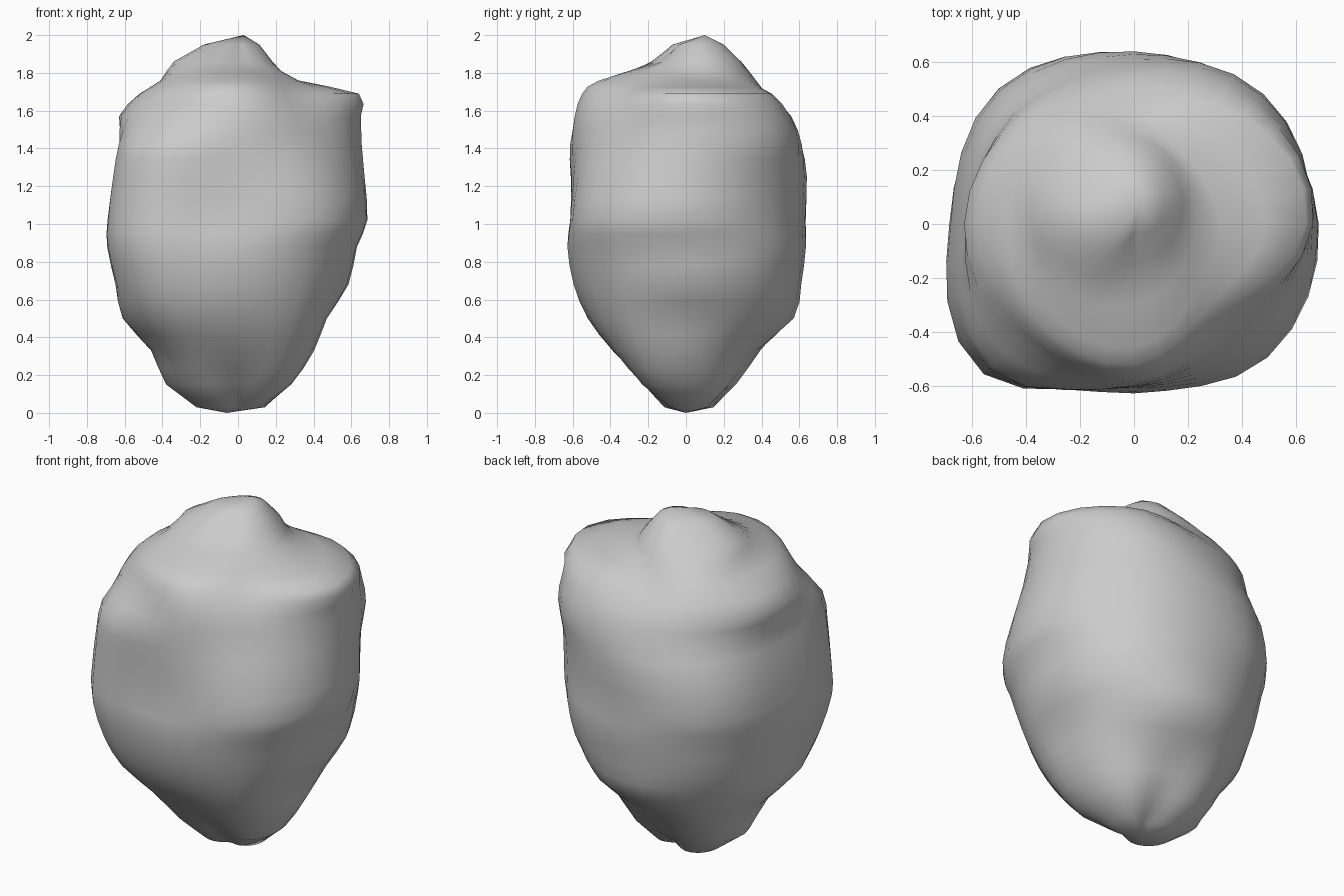
import bpy, bmesh, math

if "Cube" in bpy.data.objects:
    bpy.data.objects.remove(bpy.data.objects["Cube"])

# Height, then radius towards E, NE, N, NW, W, SW, S, SE
RINGS = [
    (0.03, .14, .15, .09, .20, .22, .16, .08, .11),
    (0.15, .28, .27, .24, .34, .38, .30, .20, .30),
    (0.33, .40, .38, .37, .48, .46, .46, .39, .44),
    (0.50, .47, .51, .57, .57, .61, .63, .52, .53),
    (0.68, .585, .60, .61, .64, .64, .73, .60, .60),
    (0.88, .63, .64, .635, .68, .68, .79, .635, .66),
    (1.02, .685, .64, .63, .71, .68, .79, .62, .70),
    (1.25, .67, .65, .64, .68, .645, .77, .61, .65),
    (1.42, .655, .68, .61, .61, .61, .74, .605, .59),
    (1.57, .65, .65, .55, .58, .63, .61, .59, .54),
    (1.69, .64, .57, .43, .50, .52, .54, .55, .46),
    (1.76, .32, .31, .36, .43, .41, .45, .46, .34),
    (1.86, .17, .23, .29, .31, .34, .25, .14, .15),
    (1.95, .09, .15, .20, .18, .18, .10, .04, .05),
]
SEGMENTS = 32


def spline(p0, p1, p2, p3, t):
    return 0.5 * (2 * p1 + (p2 - p0) * t + (2 * p0 - 5 * p1 + 4 * p2 - p3) * t * t
                  + (3 * p1 - p0 - 3 * p2 + p3) * t ** 3)


def radius(z, radii, k):
    f = k * 8 / SEGMENTS
    i = int(f)
    r = spline(*(radii[(i + d) % 8] for d in (-1, 0, 1, 2)), f - i)
    # flattened side beside the front left corner
    return r - 0.055 * math.exp(-((f - 5.5) / 0.35) ** 2 - ((z - 0.95) / 0.45) ** 2)


# Profile up each column, with a smooth midpoint between rings
columns = []
for k in range(SEGMENTS):
    pts = [(radius(z, radii, k), z) for z, *radii in RINGS]
    col = []
    for i, p in enumerate(pts):
        col.append(p)
        if 0 < i < len(pts) - 2:
            quad = pts[i - 1:i + 3]
            col.append(tuple(spline(*(q[c] for q in quad), 0.5) for c in (0, 1)))
    columns.append(col)

# Lumpy rock: lofted rings closed by a bottom and a top point
bm = bmesh.new()
loops = []
for j in range(len(columns[0])):
    loop = []
    for k in range(SEGMENTS):
        a = 2 * math.pi * k / SEGMENTS
        r, z = columns[k][j]
        loop.append(bm.verts.new((r * math.cos(a), r * math.sin(a), z)))
    loops.append(loop)
bottom = bm.verts.new((-0.06, 0.0, 0.0))
top = bm.verts.new((0.03, 0.10, 2.0))
for k in range(SEGMENTS):
    n = (k + 1) % SEGMENTS
    bm.faces.new((bottom, loops[0][n], loops[0][k]))
    bm.faces.new((top, loops[-1][k], loops[-1][n]))
    for a, b in zip(loops, loops[1:]):
        bm.faces.new((a[k], a[n], b[n], b[k]))
bmesh.ops.recalc_face_normals(bm, faces=bm.faces)
for f in bm.faces:
    f.smooth = True

mesh = bpy.data.meshes.new("rock")
bm.to_mesh(mesh)
bm.free()
rock = bpy.data.objects.new("rock", mesh)
bpy.context.collection.objects.link(rock)
